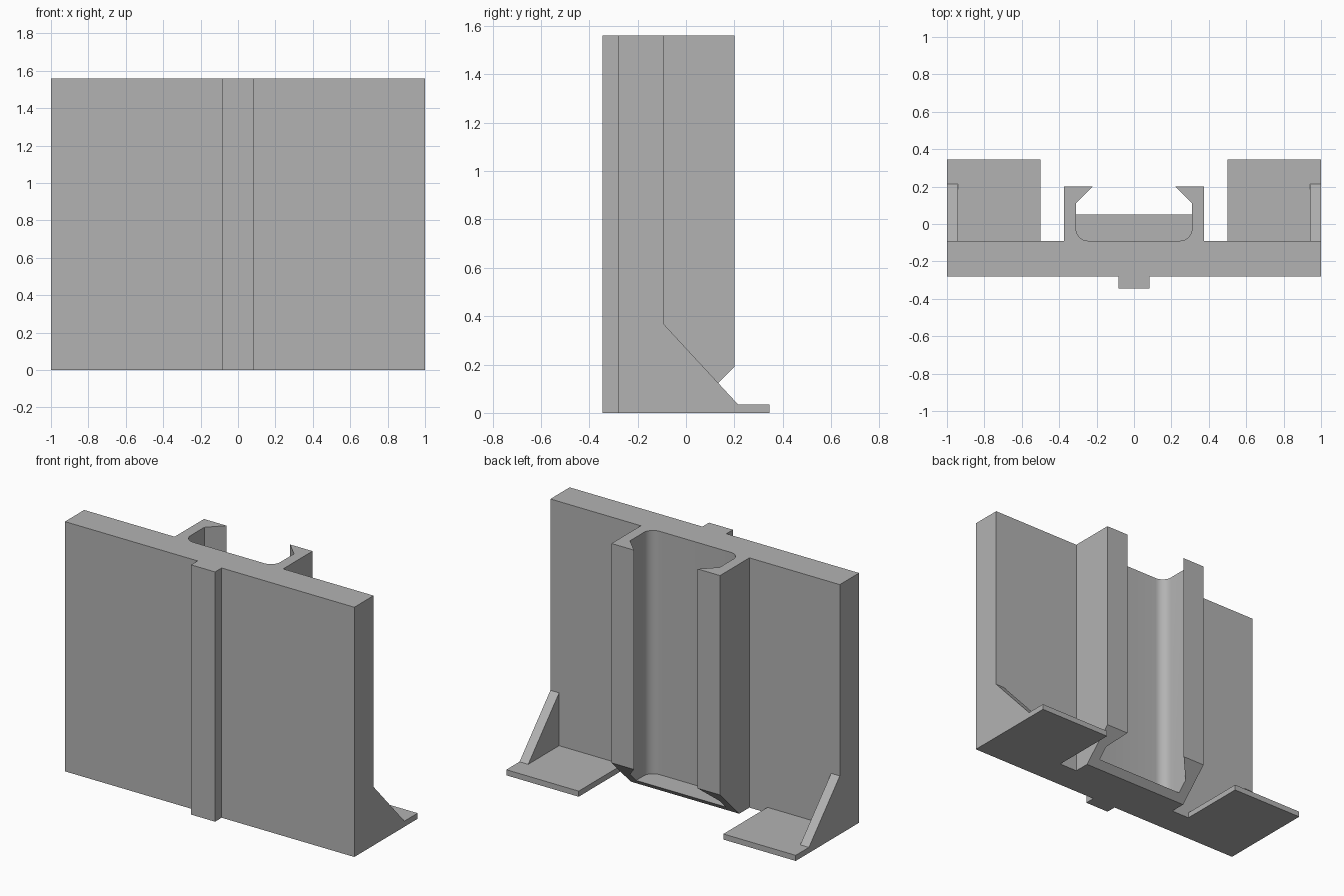
import bpy, bmesh, math

if "Cube" in bpy.data.objects:
    bpy.data.objects.remove(bpy.data.objects["Cube"])

grey = bpy.data.materials.new("plain_grey")
grey.use_nodes = True
colour = (0.45, 0.45, 0.45, 1)
grey.diffuse_color = colour
grey.node_tree.nodes["Principled BSDF"].inputs["Base Color"].default_value = colour

BACK, FRONT, HEIGHT = -0.09, -0.28, 1.56
INNER, FILLET, THIN = 0.31, 0.065, 0.035


def extrude(name, points, offset, chamfer=False):
    """Extrude a closed outline; optionally trim the underside at 45 degrees."""
    bm = bmesh.new()
    face = bm.faces.new([bm.verts.new(p) for p in points])
    top = bmesh.ops.extrude_face_region(bm, geom=[face])["geom"]
    bmesh.ops.translate(bm, vec=offset, verts=[v for v in top if isinstance(v, bmesh.types.BMVert)])
    bmesh.ops.recalc_face_normals(bm, faces=bm.faces)
    if chamfer:
        cut = bmesh.ops.bisect_plane(
            bm, geom=bm.verts[:] + bm.edges[:] + bm.faces[:],
            plane_co=(0, 0.01, 0), plane_no=(0, 1, -1), clear_outer=True)
        edges = [e for e in bm.edges if e.is_boundary]
        bmesh.ops.holes_fill(bm, edges=edges, sides=0)
    bmesh.ops.recalc_face_normals(bm, faces=bm.faces)
    mesh = bpy.data.meshes.new(name)
    bm.to_mesh(mesh)
    bm.free()
    mesh.materials.append(grey)
    obj = bpy.data.objects.new(name, mesh)
    bpy.context.collection.objects.link(obj)
    bpy.ops.object.select_all(action="DESELECT")
    obj.select_set(True)
    bpy.context.view_layer.objects.active = obj
    bpy.ops.object.shade_smooth_by_angle(angle=math.radians(30))
    return obj


def mirrored(half):
    return half + [(-x, y) for x, y in reversed(half)]


# Rounded inner corner of the channel, from the side wall to the back panel
corner = []
for i in range(9):
    a = math.radians(90 * i / 8)
    corner.append((INNER - FILLET + FILLET * math.cos(a), BACK + FILLET - FILLET * math.sin(a)))

# Panel with front rib and hooked channel
half = [(0.083, -0.345), (0.083, FRONT), (1, FRONT), (1, BACK), (0.375, BACK),
        (0.375, 0.2), (0.22, 0.2), (INNER, 0.11)] + corner
extrude("panel_with_channel", [(x, y, 0) for x, y in mirrored(half)], (0, 0, HEIGHT), True)

# Channel floor
floor = mirrored([(INNER, 0.15)] + corner)
extrude("channel_floor", [(x, y, 0) for x, y in floor], (0, 0, 0.04), True)

# Feet and triangular gussets on both sides
for side, name in ((1, "left"), (-1, "right")):
    foot = [(0.5, BACK), (1, BACK), (1, 0.345), (0.5, 0.345)]
    extrude(name + "_foot", [(side * x, y, 0) for x, y in foot], (0, 0, THIN))
    gusset = [(BACK, THIN), (0.215, THIN), (BACK, 0.365)]
    extrude(name + "_gusset", [(side, y, z) for y, z in gusset], (-side * 0.06, 0, 0))
